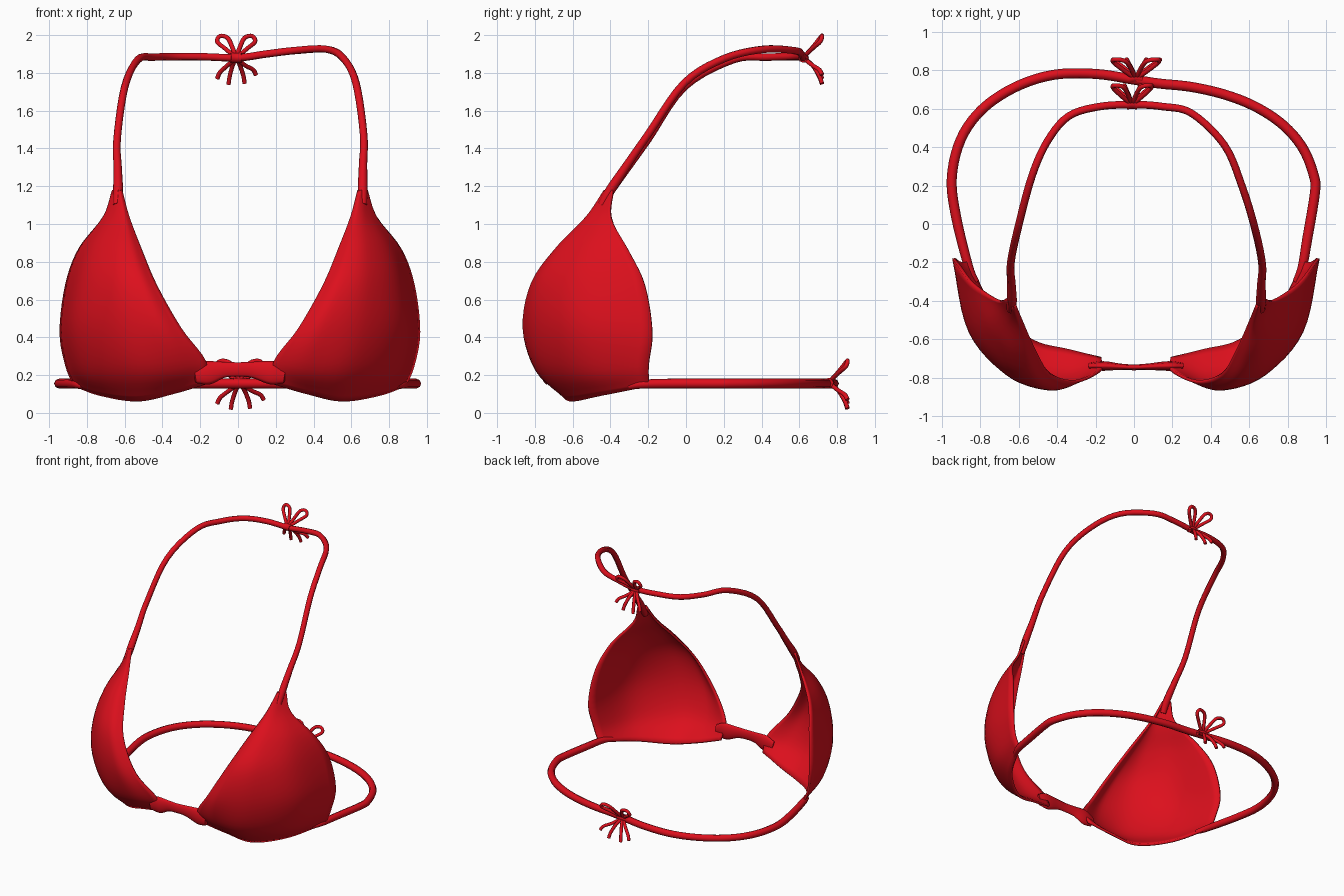
import bpy
from mathutils import Vector

red = bpy.data.materials.new("red_fabric")
red.diffuse_color = (0.72, 0.005, 0.012, 1)


def smooth_path(pts, n):
    """Catmull-Rom interpolation, n steps per span."""
    p = [Vector(q) for q in pts]
    p = [2 * p[0] - p[1]] + p + [2 * p[-1] - p[-2]]
    out = []
    for i in range(1, len(p) - 2):
        a, b, c, d = p[i - 1:i + 3]
        for k in range(n):
            t = k / n
            out.append(0.5 * (2 * b + (c - a) * t + (2 * a - 5 * b + 4 * c - d) * t * t
                              + (3 * b - a - 3 * c + d) * t ** 3))
    return out + [p[-2]]


def tube(name, paths, r, n=5):
    """Round cord along one or more paths; a 4th value scales the radius."""
    cu = bpy.data.curves.new(name, 'CURVE')
    cu.dimensions = '3D'
    cu.bevel_depth = r
    cu.bevel_resolution = 2
    cu.use_fill_caps = True
    for path in paths:
        pts = smooth_path([(*q, 1)[:4] for q in path], n)
        sp = cu.splines.new('POLY')
        sp.points.add(len(pts) - 1)
        for sp_pt, q in zip(sp.points, pts):
            sp_pt.co = (*q[:3], 1)
            sp_pt.radius = q[3]
        sp.use_smooth = True
    cu.materials.append(red)
    ob = bpy.data.objects.new(name, cu)
    bpy.context.collection.objects.link(ob)
    return ob


# Cup rows from bottom to tip, each from the inner edge round to the outer edge
ROWS = [
    [(.19, -.705, .15), (.36, -.66, .10), (.55, -.61, .06), (.75, -.45, .09), (.89, -.20, .14)],
    [(.19, -.765, .275), (.37, -.80, .23), (.60, -.755, .22), (.83, -.53, .22), (.935, -.20, .25)],
    [(.32, -.825, .45), (.45, -.865, .45), (.67, -.79, .45), (.88, -.56, .45), (.965, -.18, .43)],
    [(.45, -.785, .68), (.54, -.82, .69), (.69, -.76, .69), (.85, -.56, .69), (.935, -.22, .68)],
    [(.53, -.655, .87), (.59, -.685, .88), (.68, -.655, .88), (.79, -.52, .88), (.865, -.31, .87)],
    [(.595, -.51, 1.04), (.62, -.53, 1.04), (.66, -.51, 1.04), (.70, -.46, 1.04), (.735, -.40, 1.04)],
    [(.632, -.42, 1.18), (.645, -.435, 1.18), (.66, -.425, 1.18), (.675, -.41, 1.18), (.687, -.39, 1.18)],
]


def cup(name, side):
    across = [smooth_path(r, 6) for r in ROWS]
    cols = [smooth_path(c, 5) for c in zip(*across)]
    nu, nv = len(cols), len(cols[0])
    verts = [(q.x if side > 0 else 0.02 - q.x, q.y, q.z) for c in cols for q in c]
    faces = []
    for i in range(nu - 1):
        for j in range(nv - 1):
            f = (i * nv + j, (i + 1) * nv + j, (i + 1) * nv + j + 1, i * nv + j + 1)
            faces.append(f if side > 0 else f[::-1])
    me = bpy.data.meshes.new(name)
    me.from_pydata(verts, [], faces)
    me.materials.append(red)
    me.shade_smooth()
    ob = bpy.data.objects.new(name, me)
    bpy.context.collection.objects.link(ob)
    mod = ob.modifiers.new("thickness", 'SOLIDIFY')
    mod.thickness = 0.016
    mod.offset = -1


cup("right_cup", 1)
cup("left_cup", -1)

# Gathered bridge between the cups, flattened front to back
FLAT = 0.4
bridge = tube("centre_bridge", [[(x, y / FLAT, z, s) for x, y, z, s in [
    (-.23, -.74, .20, 1.0), (-.16, -.738, .212, 1.45), (-.08, -.742, .228, 1.0), (0, -.745, .23, .88),
    (.08, -.742, .228, 1.0), (.18, -.738, .212, 1.45), (.25, -.74, .20, 1.0)]]], 0.043)
bridge.scale.y = FLAT

# Strap around the neck
tube("neck_strap", [[
    (.66, -.445, 1.10, 1.1), (.66, -.40, 1.18, 1.3), (.662, -.31, 1.315, 1.1), (.665, -.20, 1.475),
    (.625, -.01, 1.745), (.56, .20, 1.875),
    (.47, .41, 1.925), (.30, .575, 1.918), (.15, .61, 1.90), (0, .62, 1.88),
    (-.18, .61, 1.885), (-.34, .56, 1.885), (-.45, .43, 1.883), (-.53, .25, 1.87),
    (-.60, -.01, 1.725), (-.64, -.20, 1.45), (-.637, -.31, 1.30, 1.1), (-.635, -.40, 1.18, 1.3),
    (-.64, -.445, 1.10, 1.1)]], 0.02)

# Strap around the back
tube("back_strap", [[(.84, -.30, .14, .6), (.875, -.22, .152, .9)] + [(x, y, .155) for x, y in [
    (.90, -.08), (.94, .16), (.935, .25), (.88, .39), (.78, .51), (.64, .605),
    (.48, .67), (.30, .712), (.13, .73), (0, .75), (-.20, .78), (-.42, .775), (-.62, .71),
    (-.79, .595), (-.90, .44), (-.947, .24), (-.925, .04)]]
    + [(-.86, -.22, .152, .9), (-.82, -.30, .14, .6)]], 0.026)


# Tied bows: two loops up, four tails down and a knot
def bow(name, x, y, z, w):
    loops = [[(0, 0, 0), (s * .06, .05, .05), (s * .10, .09, .085), (s * .085, .10, .115),
              (s * .045, .09, .105), (s * .02, .05, .055), (0, 0, 0)] for s in (-1, 1)]
    tails = [[(0, 0, 0), (ex * .45, .05, -.04), (ex * .85, .085, ez * .7), (ex, .10, ez)]
             for ex, ez in ((-.10, -.11), (-.04, -.14), (.045, -.135), (.105, -.09))]
    place = lambda path: [(x + a * w, y + b, z + c) for a, b, c in path]
    tube(name + "_bow", [place(p) for p in loops + tails], 0.012, 4)
    tube(name + "_knot", [place([(-.03, 0, 0), (0, .005, 0), (.03, 0, 0)])], 0.026, 3)


bow("neck", -.01, .62, 1.88, 1.0)
bow("back", .01, .755, .16, 1.2)
